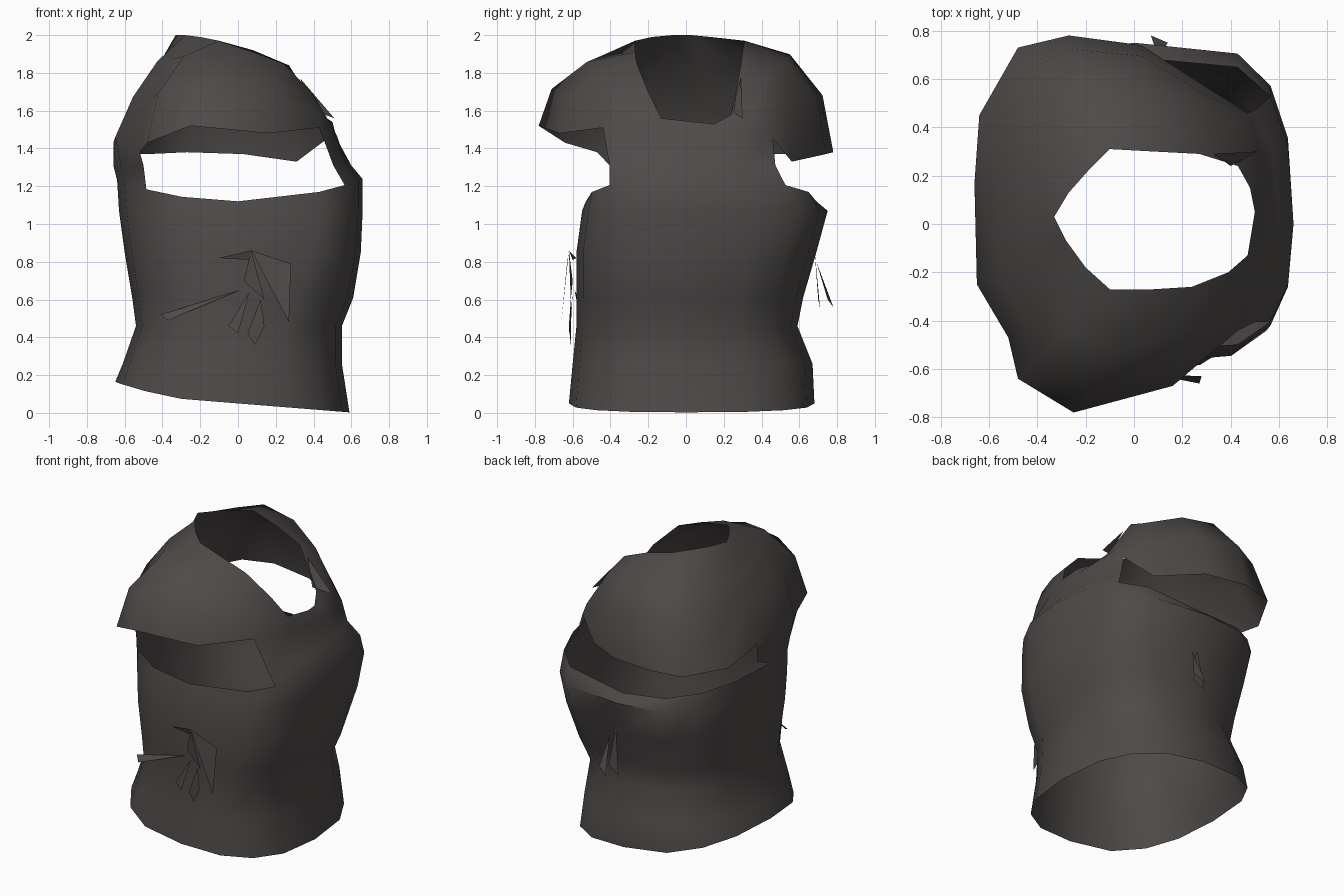
import bpy, bmesh, math
from mathutils import Vector

cube = bpy.data.objects.get("Cube")
if cube:
    bpy.data.objects.remove(cube)

SECTORS = 16

cloth = bpy.data.materials.new("charcoal cloth")
cloth.use_nodes = True
colour = (0.075, 0.068, 0.065, 1)
cloth.diffuse_color = colour
shader = cloth.node_tree.nodes["Principled BSDF"]
shader.inputs["Base Color"].default_value = colour
shader.inputs["Roughness"].default_value = 0.9


def finish(name, bm, angle):
    mesh = bpy.data.meshes.new(name)
    bm.to_mesh(mesh)
    bm.free()
    mesh.materials.append(cloth)
    obj = bpy.data.objects.new(name, mesh)
    bpy.context.collection.objects.link(obj)
    bpy.ops.object.select_all(action="DESELECT")
    obj.select_set(True)
    bpy.context.view_layer.objects.active = obj
    bpy.ops.object.shade_smooth_by_angle(angle=math.radians(angle))
    return obj


def body_ring(z, left, right, front, back, square):
    """Rounded cross-section; a lower square value makes fuller corners on +x."""
    points = []
    for k in range(SECTORS):
        a = math.tau * k / SECTORS
        c, s = math.cos(a), math.sin(a)
        power = square if c > 0 else 0.8
        x = math.copysign(abs(c) ** power, c) * (right if c > 0 else left)
        y = math.copysign(abs(s) ** 0.78, s) * (back if s > 0 else front)
        points.append(Vector((x, y, z)))
    return points


def bridge(bm, lower, upper, sectors):
    for k in sectors:
        j = (k + 1) % SECTORS
        bm.faces.new((lower[k], lower[j], upper[j], upper[k]))


# Neck and face cover: height, reach to each side, corner fullness
body = [body_ring(*row) for row in (
    (0.05, 0.65, 0.59, 0.62, 0.68, 0.8),
    (0.26, 0.61, 0.55, 0.60, 0.67, 0.8),
    (0.46, 0.54, 0.55, 0.58, 0.59, 0.8),
    (0.61, 0.56, 0.61, 0.58, 0.62, 0.65),
    (0.85, 0.60, 0.65, 0.58, 0.69, 0.5),
    (1.07, 0.63, 0.66, 0.55, 0.75, 0.45),
    (1.12, 0.64, 0.66, 0.53, 0.69, 0.45),
    (1.31, 0.66, 0.60, 0.53, 0.62, 0.5),
)]
# Hem dips to one side, and the lip of the openings climbs at its ends
for p in body[0]:
    p.z += 0.27 * p.x ** 2 if p.x < 0 else -0.08 * p.x
for p in body[-2]:
    p.z += 0.27 * p.x ** 2
# The back opening wraps further round on -x, so that column ends early
body[-1][8].y = 0.16

# Lower edge of the hood: brim in front, flap behind
brim = [Vector(p) for p in (
    (0.53, 0.03, 1.42), (0.54, 0.25, 1.42), (0.47, 0.46, 1.45), (0.31, 0.56, 1.33),
    (0.03, 0.74, 1.37), (-0.27, 0.78, 1.38), (-0.48, 0.73, 1.37), (-0.64, 0.45, 1.37),
    (-0.66, 0.17, 1.43), (-0.65, -0.25, 1.46), (-0.52, -0.47, 1.38), (-0.48, -0.64, 1.43),
    (-0.25, -0.78, 1.52), (0.16, -0.67, 1.48), (0.43, -0.44, 1.51), (0.52, -0.2, 1.45),
)]
# Rim of the lopsided opening in the crown
rim = [Vector(p) for p in (
    (0.5, 0.05, 1.54), (0.48, 0.15, 1.53), (0.43, 0.24, 1.58), (0.27, 0.29, 1.84),
    (0.08, 0.3, 1.92), (-0.1, 0.31, 1.97), (-0.19, 0.22, 1.98), (-0.27, 0.13, 1.99),
    (-0.33, 0.03, 2), (-0.28, -0.07, 2), (-0.2, -0.18, 1.99), (-0.1, -0.27, 1.97),
    (0.08, -0.27, 1.91), (0.24, -0.26, 1.85), (0.39, -0.2, 1.7), (0.47, -0.13, 1.56),
)]


def hood_ring(t):
    """Blend brim to rim, domed at front and back, straighter at the sides."""
    a = t * math.pi / 2
    points = []
    for k, (low, high) in enumerate(zip(brim, rim)):
        s = math.sin(math.tau * k / SECTORS)
        dome = 1.15 * s if s > 0 else -s
        out = (1 - t) + (math.cos(a) - 1 + t) * dome
        up = t + (math.sin(a) - t) * dome
        p = high.lerp(low, out)
        p.z = low.z + (high.z - low.z) * up
        points.append(p)
    return points


# One continuous cloth shell, open at neck, front, back and crown
bm = bmesh.new()
lower = [[bm.verts.new(p) for p in ring] for ring in body]
upper = [[bm.verts.new(p) for p in hood_ring(i / 3)] for i in range(4)]
columns = [14, 15, 0, 1, 8, 9]
for a, b in zip(lower[:-2], lower[1:-1]):
    bridge(bm, a, b, range(SECTORS))
bridge(bm, lower[-2], lower[-1], columns)
bridge(bm, lower[-1], upper[0], columns)
for a, b in zip(upper, upper[1:]):
    bridge(bm, a, b, range(SECTORS))
bmesh.ops.delete(bm, geom=[v for v in bm.verts if not v.link_faces], context="VERTS")
finish("hood_shell", bm, 50)


def scrap(name, *points):
    """Loose torn flap made from one thin triangle or quad."""
    bm = bmesh.new()
    bm.faces.new([bm.verts.new(p) for p in points])
    finish(name, bm, 30)


# Torn scraps on the front
scrap("front_scrap_top", (-0.1, -0.58, 0.82), (0.07, -0.62, 0.86), (0.06, -0.6, 0.81))
scrap("front_scrap_side", (0.07, -0.62, 0.86), (0.28, -0.63, 0.79), (0.27, -0.66, 0.48))
scrap("front_scrap_middle", (0.07, -0.62, 0.86), (0.14, -0.61, 0.6), (0.03, -0.6, 0.7))
scrap("front_scrap_left", (0.06, -0.6, 0.64), (0.0, -0.62, 0.42), (-0.05, -0.61, 0.46))
scrap("front_scrap_tail", (0.12, -0.61, 0.6), (0.14, -0.62, 0.46), (0.09, -0.61, 0.36), (0.05, -0.61, 0.42))
scrap("front_crease", (0.01, -0.59, 0.65), (-0.37, -0.56, 0.49), (-0.41, -0.52, 0.52))

# Torn scraps on the back and beside the crown opening
scrap("back_scrap_left", (0.06, 0.68, 0.87), (0.02, 0.71, 0.55), (0.1, 0.7, 0.6))
scrap("back_scrap_right", (0.1, 0.69, 0.8), (0.07, 0.78, 0.56), (0.14, 0.75, 0.6))
scrap("crown_scrap", (0.33, 0.29, 1.77), (0.4, 0.24, 1.6), (0.51, 0.3, 1.56))
